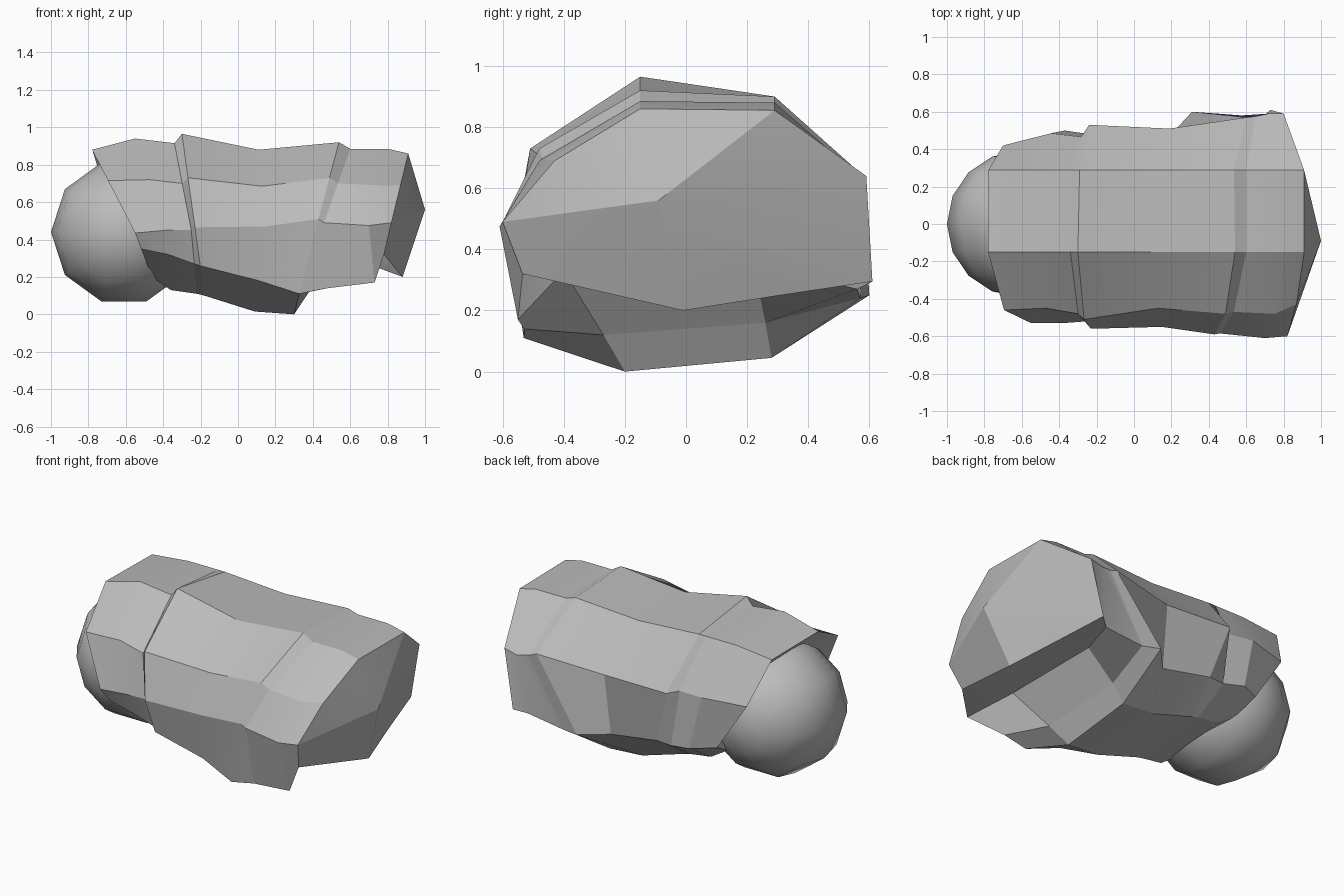
import bpy, bmesh, math
from mathutils import Matrix

if "Cube" in bpy.data.objects:
    bpy.data.objects.remove(bpy.data.objects["Cube"], do_unlink=True)

# one grey material for everything
GREY = (0.5, 0.5, 0.5, 1)
mat = bpy.data.materials.new("plain grey")
mat.use_nodes = True
mat.diffuse_color = GREY
bsdf = mat.node_tree.nodes["Principled BSDF"]
bsdf.inputs["Base Color"].default_value = GREY
bsdf.inputs["Roughness"].default_value = 0.6


def finish(name, bm, angle):
    mesh = bpy.data.meshes.new(name)
    bm.to_mesh(mesh)
    bm.free()
    mesh.materials.append(mat)
    ob = bpy.data.objects.new(name, mesh)
    bpy.context.collection.objects.link(ob)
    bpy.ops.object.select_all(action='DESELECT')
    ob.select_set(True)
    bpy.context.view_layer.objects.active = ob
    bpy.ops.object.shade_smooth_by_angle(angle=math.radians(angle))


# slanted rings: x at top, side, keel; half width of front, shoulder, back;
# z of top, shoulder, side, lip, keel
RINGS = [
    (-.78, -.55, -.46, .53, .46, .43, .88, .715, .435, .35, .20),
    (-.55, -.38, -.36, .53, .45, .50, .94, .72, .45, .32, .13),
    (-.34, -.25, -.22, .52, .48, .48, .915, .70, .45, .27, .11),
    (-.30, -.23, -.18, .56, .51, .53, .965, .73, .465, .26, .10),
    (.11, .15, .09, .55, .45, .52, .88, .685, .47, .18, .015),
    (.54, .43, .30, .59, .48, .59, .92, .73, .51, .11, .0),
    (.60, .46, .40, .585, .47, .58, .885, .70, .49, .15, .12),
    (.80, .70, .66, .61, .48, .59, .885, .69, .475, .17, .15),
    (.91, .82, .88, .60, .43, .61, .86, .69, .49, .32, .20),
]
# corners that leave the regular slant: flared back edge, hollow under the cap
CORNERS = {
    (0, 8): (-.70, .42, .62), (3, 7): (-.14, .48, .29), (3, 8): (-.24, .53, .62),
    (4, 7): (.18, .46, .235), (4, 8): (.19, .51, .61), (5, 7): (.31, .60, .25),
    (5, 8): (.60, .57, .65), (6, 4): (.48, -.53, .14), (6, 5): (.38, -.27, .12),
    (6, 6): (.37, .26, .16), (6, 7): (.42, .57, .24), (6, 8): (.65, .575, .63),
    (7, 4): (.73, -.55, .17), (7, 5): (.53, -.40, .33), (7, 6): (.51, .22, .35),
    (7, 7): (.67, .56, .27), (7, 8): (.72, .59, .62), (8, 4): (.78, -.535, .32),
    (8, 5): (.88, -.01, .20), (8, 6): (.80, .31, .25), (8, 7): (.73, .61, .295),
    (8, 8): (.80, .59, .64),
}


def section(r):
    """Nine corners of one slanted ring, from back top over the front and under."""
    xt, xm, xb, front, shoulder, back, zt, zsh, zs, zl, zb = RINGS[r]
    profile = [(.29, min(zt - .005, .90)), (-.15, zt), (-shoulder, zsh), (-front, zs),
               (-.9 * front, zl), (-.2, zb), (.28, zb + .045),
               (back, .5 * zl + .15), (.97 * back, zs + .37 * (zt - zs))]
    out = []
    for i, (y, z) in enumerate(profile):
        if z >= zs:
            x = xm + (xt - xm) * (z - zs) / (zt - zs)
        else:
            x = xm + (xb - xm) * (zs - z) / (zs - zb)
        out.append(CORNERS.get((r, i), (x, y, z)))
    return out


def loft(name, first, last, start=None, end=None):
    """Skin rings first..last; start/end are optional points closing the ends."""
    bm = bmesh.new()
    rows = [[bm.verts.new(p) for p in section(r)] for r in range(first, last + 1)]
    n = len(rows[0])
    for a, b in zip(rows, rows[1:]):
        for i in range(n):
            j = (i + 1) % n
            bm.faces.new((a[i], a[j], b[j], b[i]))
    for point, row, flip in ((start, rows[0], True), (end, rows[-1], False)):
        if point:
            tip = bm.verts.new(point)
            for i in range(n):
                p, q = row[i], row[(i + 1) % n]
                bm.faces.new((q, p, tip) if flip else (p, q, tip))
    finish(name, bm, 22)


# armour shell with narrow step bands between its sections
loft("joint_collar", 0, 2, start=(-.36, 0, .48))
loft("front_step_band", 2, 3)
loft("middle_shell", 3, 5)
loft("rear_step_band", 5, 6)
loft("end_cuff", 6, 8, end=(1.0, -.09, .56))

# ball joint, its poles pointing sideways and a corner pointing outward
bm = bmesh.new()
bmesh.ops.create_uvsphere(bm, u_segments=10, v_segments=8, radius=.39)
bmesh.ops.transform(bm, verts=bm.verts, matrix=Matrix.Translation((-.61, 0, .44))
                    @ Matrix.Rotation(math.pi / 2, 4, 'X')
                    @ Matrix.Rotation(math.pi / 10, 4, 'Z'))
finish("ball_joint", bm, 50)
